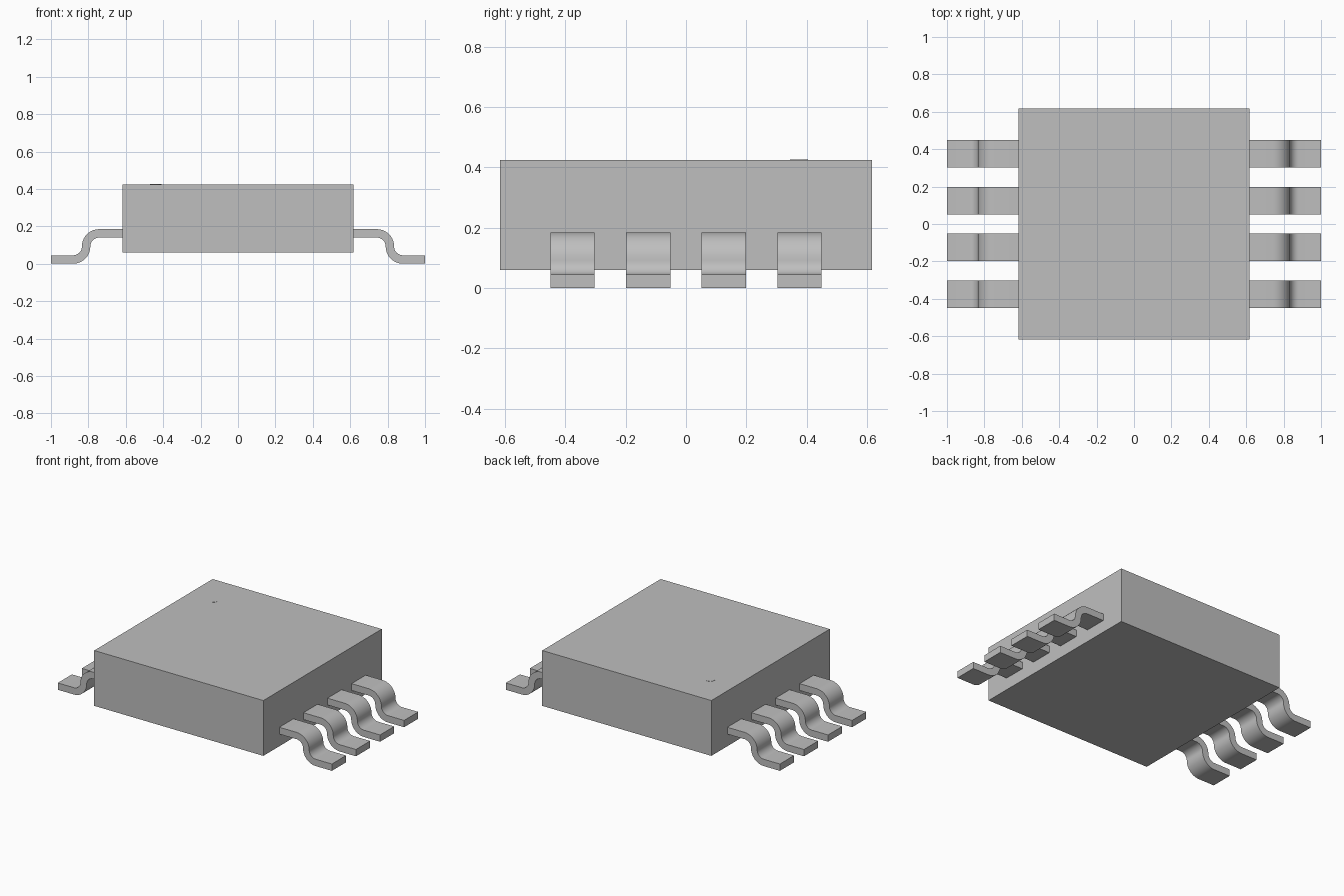
import bpy, bmesh, math

if "Cube" in bpy.data.objects:
    bpy.data.objects.remove(bpy.data.objects["Cube"], do_unlink=True)

grey = bpy.data.materials.new("plain_grey")
grey.use_nodes = True
grey.diffuse_color = (0.52, 0.52, 0.52, 1)
grey.node_tree.nodes["Principled BSDF"].inputs["Base Color"].default_value = grey.diffuse_color

BODY_HALF, BODY_BOTTOM, BODY_TOP = 0.617, 0.06, 0.425
THICK, WIDTH, BEND, STEPS = 0.045, 0.147, 0.07, 10
BEND_START, TIP = 0.742, 1.0


def finish(name, bm):
    bmesh.ops.recalc_face_normals(bm, faces=bm.faces)
    mesh = bpy.data.meshes.new(name)
    bm.to_mesh(mesh)
    bm.free()
    mesh.materials.append(grey)
    obj = bpy.data.objects.new(name, mesh)
    bpy.context.collection.objects.link(obj)
    return obj


def lead_outline():
    """Closed side outline of the S-bent lead, as (x, z) points."""
    low = THICK / 2
    high = low + 2 * BEND
    # Centre line points paired with the direction of the upper side
    path = [(BODY_HALF, high, math.pi / 2)]
    for i in range(STEPS + 1):
        a = math.pi / 2 * (1 - i / STEPS)
        path.append((BEND_START + BEND * math.cos(a), low + BEND + BEND * math.sin(a), a))
    for i in range(1, STEPS + 1):
        a = math.pi / 2 * i / STEPS
        path.append((BEND_START + 2 * BEND - BEND * math.cos(a), low + BEND - BEND * math.sin(a), a))
    path.append((TIP, low, math.pi / 2))
    upper = [(x + low * math.cos(a), z + low * math.sin(a)) for x, z, a in path]
    lower = [(x - low * math.cos(a), z - low * math.sin(a)) for x, z, a in path]
    return upper + lower[::-1]


def make_lead(name, side, y):
    bm = bmesh.new()
    face = bm.faces.new([bm.verts.new((side * x, y - WIDTH / 2, z)) for x, z in lead_outline()])
    result = bmesh.ops.extrude_face_region(bm, geom=[face])
    moved = [v for v in result["geom"] if isinstance(v, bmesh.types.BMVert)]
    bmesh.ops.translate(bm, verts=moved, vec=(0, WIDTH, 0))
    obj = finish(name, bm)
    bpy.ops.object.select_all(action="DESELECT")
    obj.select_set(True)
    bpy.context.view_layer.objects.active = obj
    bpy.ops.object.shade_smooth_by_angle(angle=math.radians(30))


# Square package body
bm = bmesh.new()
bmesh.ops.create_cube(bm, size=1)
bmesh.ops.scale(bm, verts=bm.verts, vec=(2 * BODY_HALF, 2 * BODY_HALF, BODY_TOP - BODY_BOTTOM))
bmesh.ops.translate(bm, verts=bm.verts, vec=(0, 0, (BODY_TOP + BODY_BOTTOM) / 2))
finish("body", bm)

# Small round index mark on the top
bm = bmesh.new()
bmesh.ops.create_cone(bm, cap_ends=True, segments=24, radius1=0.03, radius2=0.03, depth=0.002)
bmesh.ops.translate(bm, verts=bm.verts, vec=(-0.44, 0.375, BODY_TOP))
finish("index_mark", bm)

# Four leads on each side
for side, label in ((1, "left"), (-1, "right")):
    for i in range(4):
        make_lead(f"{label}_lead_{i + 1}", side, (i - 1.5) * 0.251)
